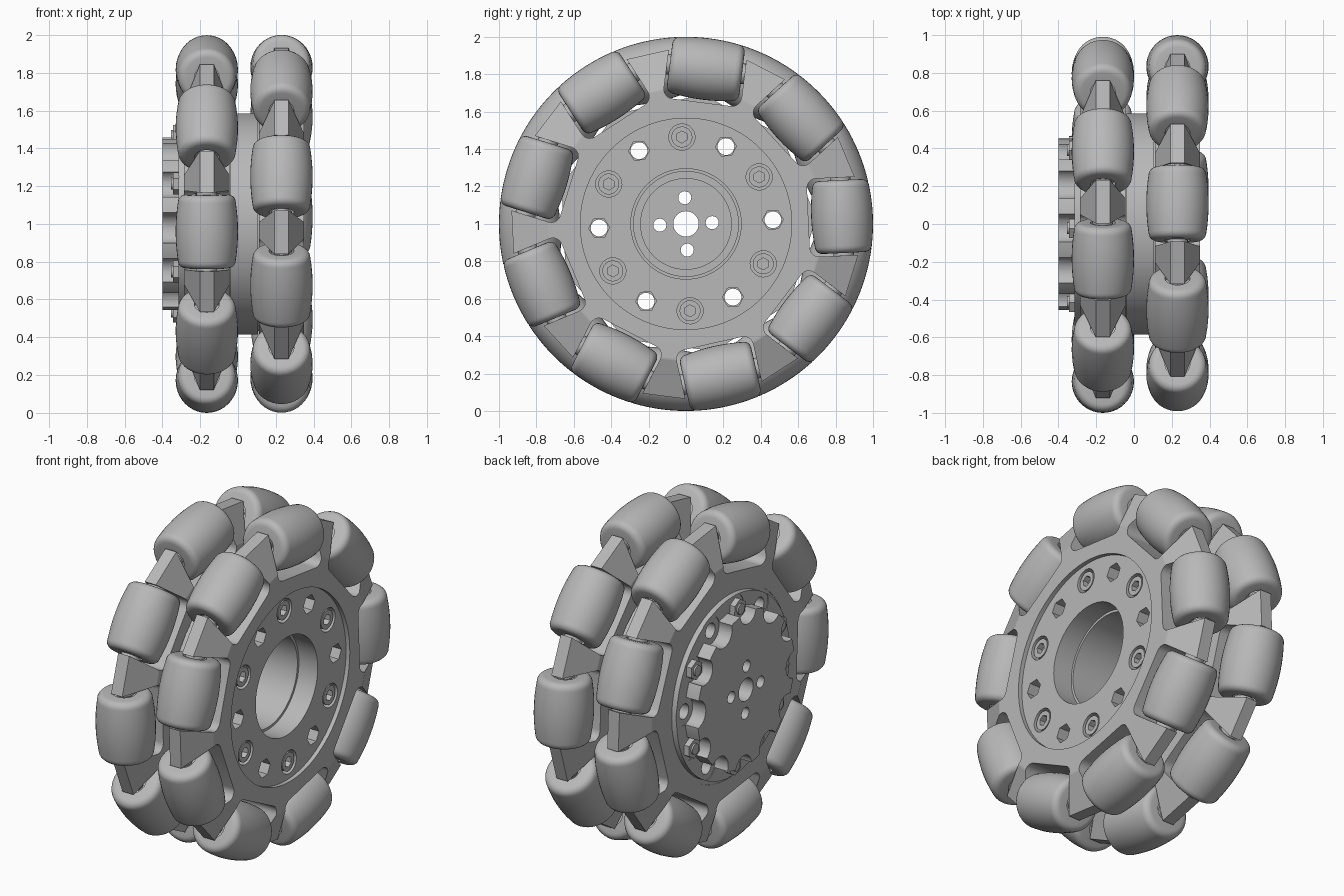
import bpy, bmesh
from math import radians, sin, cos, sqrt, pi
from mathutils import Matrix, Vector

cube = bpy.data.objects.get("Cube")
if cube:
    bpy.data.objects.remove(cube)

grey = bpy.data.materials.new("plain_grey")
grey.use_nodes = True
GREY = (0.48, 0.48, 0.48, 1)
grey.diffuse_color = GREY
grey.node_tree.nodes["Principled BSDF"].inputs["Base Color"].default_value = GREY

CENTRE = Matrix.Translation((0, 0, 1))
TURN = 2.7            # angle of the first roller and bolt hole
COUNT = 9             # rollers per row
AXLE_R = 0.835        # distance of roller axles from the wheel axis
BOLT_R = 0.465        # bolt circle


def rot(deg):
    return Matrix.Rotation(radians(deg), 4, 'X')


def finish(bm, name, smooth=35):
    bmesh.ops.recalc_face_normals(bm, faces=bm.faces)
    mesh = bpy.data.meshes.new(name)
    bm.to_mesh(mesh)
    bm.free()
    mesh.materials.append(grey)
    shade(mesh, smooth)
    return mesh


def shade(mesh, angle=35):
    for p in mesh.polygons:
        p.use_smooth = True
    mesh.set_sharp_from_angle(angle=radians(angle))


def place(mesh, name, matrix=Matrix()):
    ob = bpy.data.objects.new(name, mesh)
    bpy.context.scene.collection.objects.link(ob)
    ob.matrix_world = CENTRE @ matrix
    return ob


def lathe(bm, profile, steps):
    """Revolve (x, radius) points around the x axis."""
    verts = [bm.verts.new((x, r, 0)) for x, r in profile]
    edges = [bm.edges.new(pair) for pair in zip(verts, verts[1:])]
    bmesh.ops.spin(bm, geom=verts + edges, cent=(0, 0, 0), axis=(1, 0, 0),
                   angle=2 * pi, steps=steps, use_duplicate=False)
    bmesh.ops.remove_doubles(bm, verts=bm.verts, dist=0.0001)


def rod(bm, x0, x1, radius, sides, dist=0.0, deg=0.0):
    """Prism along x, set at a distance and angle from the wheel axis."""
    m = (rot(deg) @ Matrix.Translation(((x0 + x1) / 2, dist, 0))
         @ Matrix.Rotation(pi / 2, 4, 'Y'))
    bmesh.ops.create_cone(bm, cap_ends=True, segments=sides, radius1=radius,
                          radius2=radius, depth=x1 - x0, matrix=m)


def cut(ob, rods):
    """Subtract a set of separate rods from an object."""
    bm = bmesh.new()
    for r in rods:
        rod(bm, *r)
    cutter = place(finish(bm, "cutter"), "cutter")
    cutter.hide_render = True
    mod = ob.modifiers.new("cut", 'BOOLEAN')
    mod.operation, mod.solver, mod.object = 'DIFFERENCE', 'EXACT', cutter
    bpy.context.view_layer.update()
    graph = bpy.context.evaluated_depsgraph_get()
    mesh = bpy.data.meshes.new_from_object(ob.evaluated_get(graph))
    ob.modifiers.clear()
    ob.data = mesh
    bpy.data.objects.remove(cutter)
    shade(mesh)


hole_angles = [TURN + 60 * i for i in range(6)]
screw_angles = [a + 30 for a in hole_angles]

# Hub: rear plate, flange, spacer and stepped bore in one revolved solid
bm = bmesh.new()
lathe(bm, [(-.40, 0), (-.40, .46), (-.315, .46), (-.315, .54), (-.283, .54),
           (-.283, .567), (-.04, .567), (-.04, .585), (.105, .585), (.105, .567),
           (.325, .567), (.325, .295), (.2, .295), (.2, .28), (-.27, .28),
           (-.27, .245), (-.25, .245), (-.25, 0)], 96)
hub = place(finish(bm, "hub"), "hub")
cut(hub, [(-.6, .6, .045, 24, BOLT_R, a) for a in hole_angles]
    + [(-.6, .6, .035, 20, .14, TURN + 90 * i) for i in range(4)]
    + [(-.6, .6, .068, 32)])
cut(hub, [(.2, .5, .056, 6, BOLT_R, a) for a in hole_angles]
    + [(.27, .5, .07, 28, BOLT_R, a) for a in screw_angles])
cut(hub, [(-.5, -.312, .082, 28, BOLT_R, a) for a in hole_angles]
    + [(-.5, -.312, .075, 28, BOLT_R, a) for a in screw_angles])

# Socket screws in the outer face
bm = bmesh.new()
for a in screw_angles:
    rod(bm, .25, .32, .056, 28, BOLT_R, a)
screws = place(finish(bm, "screw_heads"), "screw_heads")
cut(screws, [(.285, .4, .032, 6, BOLT_R, a) for a in screw_angles])

# Nuts and bolt tips on the rear face
bm = bmesh.new()
for a in screw_angles:
    rod(bm, -.345, -.30, .058, 6, BOLT_R, a)
    rod(bm, -.355, -.30, .032, 16, BOLT_R, a)
place(finish(bm, "rear_nuts"), "rear_nuts")


def frame_mesh():
    """Ring of roller pockets with spokes that thin towards the tip."""
    half, floor, fillet, top, inner = .209, .655, .05, .912, .565
    thick, tip, bend = .12, .037, .73
    step = 180 / COUNT
    pocket = [(floor, 0)]
    for i in range(6):
        t = radians(18 * i)
        pocket.append((floor + fillet * (1 - cos(t)),
                       -(half - fillet + fillet * sin(t))))
    pocket.append((top, -half))
    turn = Matrix.Rotation(radians(step), 2)
    side = [turn @ Vector(p) for p in pocket]
    outline = side + [Vector((p.x, -p.y)) for p in reversed(side)]
    for i in range(11):
        a = radians(-step + 2 * step * i / 10)
        outline.append(Vector((inner * cos(a), inner * sin(a))))
    bm = bmesh.new()
    face = bm.faces.new([bm.verts.new((-thick, p.x, p.y)) for p in outline])
    new = bmesh.ops.extrude_face_region(bm, geom=[face])["geom"]
    bmesh.ops.translate(bm, vec=(2 * thick, 0, 0),
                        verts=[g for g in new if isinstance(g, bmesh.types.BMVert)])
    if not face.is_valid or len(bm.faces) < len(outline) + 2:
        bm.faces.new([v for v in bm.verts if v.co.x < 0])
    # drop the walls where neighbouring sectors meet
    limit = sin(radians(step))
    walls = [f for f in bm.faces if abs(f.normal.x) < .5 and all(
        abs(abs(v.co.z) / v.co.yz.length - limit) < .001 for v in f.verts)]
    bmesh.ops.delete(bm, geom=walls, context='FACES')
    bmesh.ops.bisect_plane(bm, geom=bm.verts[:] + bm.edges[:] + bm.faces[:],
                           plane_co=(0, bend, 0), plane_no=(0, 1, 0))
    for v in bm.verts:
        if v.co.y > bend:
            k = min(1, (v.co.y - bend) / (.925 - bend))
            v.co.x *= 1 + k * (tip / thick - 1)
    sector = bm.verts[:] + bm.edges[:] + bm.faces[:]
    for i in range(1, COUNT):
        copy = bmesh.ops.duplicate(bm, geom=sector)["geom"]
        bmesh.ops.rotate(bm, cent=(0, 0, 0), matrix=rot(2 * step * i).to_3x3(),
                         verts=[g for g in copy if isinstance(g, bmesh.types.BMVert)])
    bmesh.ops.remove_doubles(bm, verts=bm.verts, dist=0.0005)
    return finish(bm, "roller_frame", 25)


# Barrel roller whose outer curve follows the wheel's rim
curve = [(u, sqrt(1 - u * u) - AXLE_R) for u in (0, .04, .08, .12, .155)]
edge_r = curve[-1][1]
for i in range(1, 6):
    t = radians(18 * i)
    curve.append((.155 + .04 * sin(t), edge_r - .04 * (1 - cos(t))))
curve += [(.195, .066), (.165, .066), (.165, 0)]
bm = bmesh.new()
lathe(bm, [(-u, r) for u, r in reversed(curve)] + curve[1:], 40)
roller_mesh = finish(bm, "roller", 40)

# Axle with a collar at each end
axle = [(.15, .04), (.192, .04), (.192, .055), (.222, .055), (.222, 0)]
bm = bmesh.new()
lathe(bm, [(-u, r) for u, r in reversed(axle)] + axle, 20)
axle_mesh = finish(bm, "axle")

# Two rows, the inner one turned by half a step
frame = frame_mesh()
half_step = 180 / COUNT
for row, x, start in (("outer", .23, TURN), ("inner", -.165, TURN + half_step)):
    shift = Matrix.Translation((x, 0, 0))
    place(frame, row + "_frame", shift @ rot(start + half_step))
    for i in range(COUNT):
        m = (shift @ rot(start + 2 * half_step * i)
             @ Matrix.Translation((0, AXLE_R, 0)) @ Matrix.Rotation(-pi / 2, 4, 'Y'))
        place(roller_mesh, f"{row}_roller_{i + 1}", m)
        place(axle_mesh, f"{row}_axle_{i + 1}", m)
